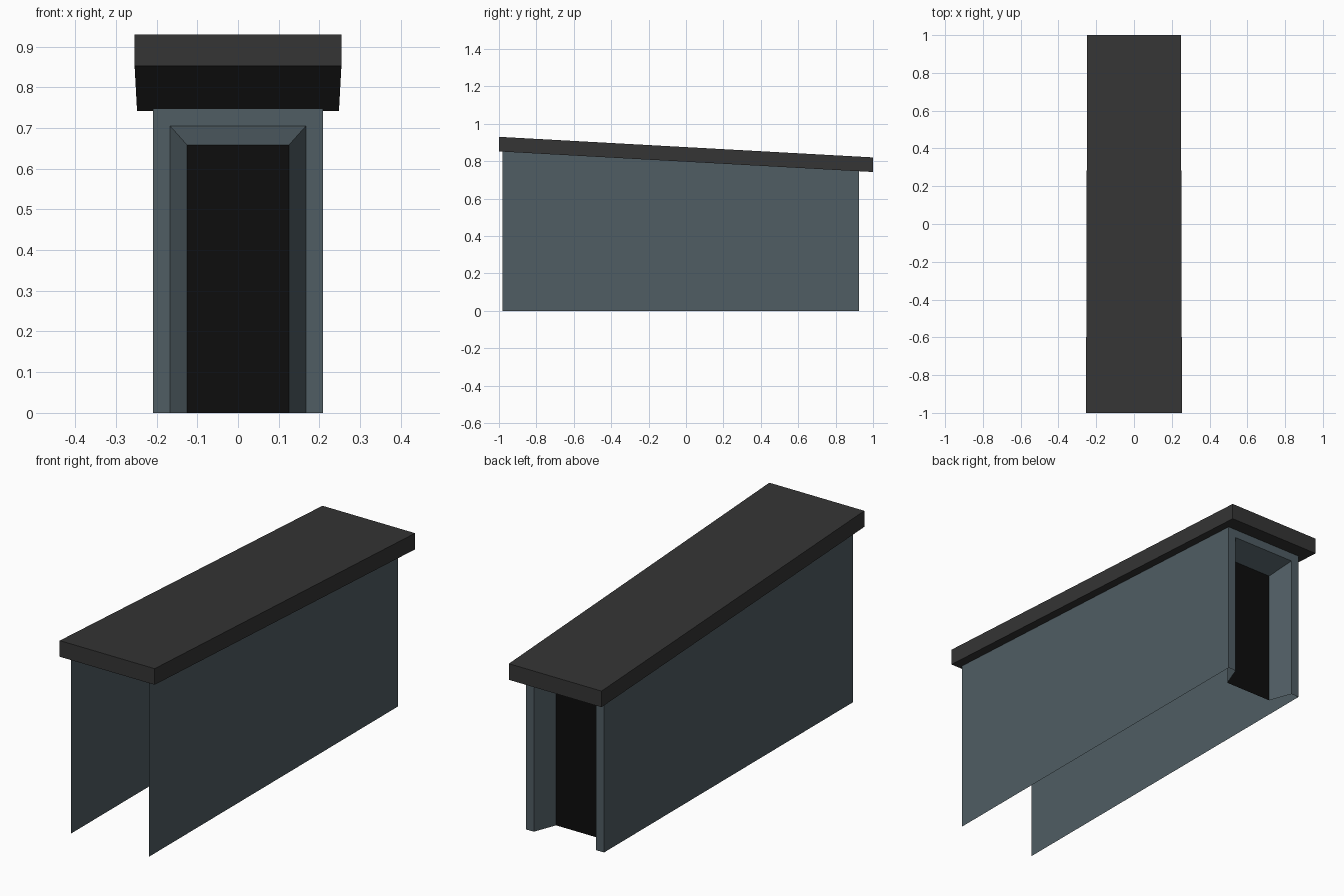
import bpy, bmesh

if "Cube" in bpy.data.objects:
    bpy.data.objects.remove(bpy.data.objects["Cube"])


def material(name, rgb):
    m = bpy.data.materials.new(name)
    m.diffuse_color = (*rgb, 1)
    m.use_nodes = True
    m.node_tree.nodes["Principled BSDF"].inputs["Base Color"].default_value = m.diffuse_color
    return m


BODY = material("slate blue grey", (0.080, 0.110, 0.126))
ROOF = material("charcoal", (0.035, 0.035, 0.035))
DARK = material("near black", (0.004, 0.004, 0.004))


def sheet(name, verts, faces, mat):
    me = bpy.data.meshes.new(name)
    me.from_pydata(verts, [], faces)
    me.materials.append(mat)
    ob = bpy.data.objects.new(name, me)
    bpy.context.collection.objects.link(ob)
    return ob


def arch(half, y, top):
    """Square doorway outline, left foot to right foot."""
    return [(-half, y, 0), (-half, y, top), (half, y, top), (half, y, 0)]


FRONT, BACK = -0.98, 0.925


def underside(y):
    return 0.797 - 0.055 * y


# Thin side walls, open at the front end and underneath
for side, name in ((1, "right_wall"), (-1, "left_wall")):
    x = 0.209 * side
    pts = [(x, FRONT, 0), (x, BACK, 0),
           (x, BACK, underside(BACK)), (x, FRONT, underside(FRONT))]
    sheet(name, pts[::side], [(0, 1, 2, 3)], BODY)

# Door surround at the back, with splayed reveal running inwards
outlines = [arch(0.209, BACK, underside(BACK)),
            arch(0.167, BACK, 0.705),
            arch(0.125, 0.815, 0.658)]
quads = [(4 * r + i, 4 * r + i + 1, 4 * r + i + 5, 4 * r + i + 4)
         for r in range(2) for i in range(3)]
sheet("door_surround", sum(outlines, []), quads, BODY)

# Dark recessed doorway
sheet("doorway", outlines[2], [(0, 1, 2, 3)], DARK)

# Sloping roof slab, slightly narrower at the back
bm = bmesh.new()
bmesh.ops.create_cube(bm, size=2)
for v in bm.verts:
    v.co.x *= 0.251 - 0.003 * v.co.y
    v.co.z = underside(v.co.y) + (0.078 if v.co.z > 0 else 0)
roof = sheet("roof", [], [], ROOF)
bm.to_mesh(roof.data)
bm.free()
